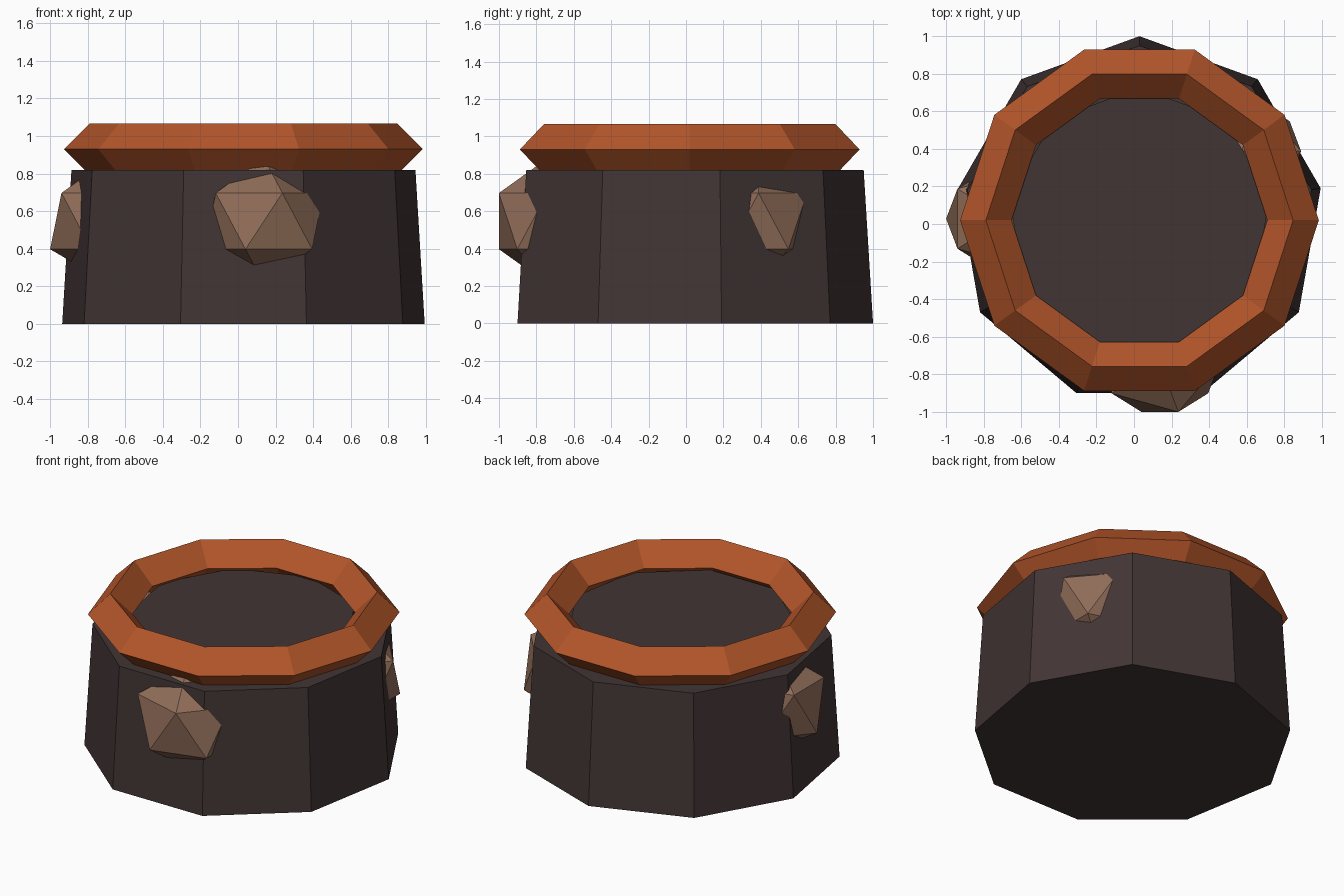
import bpy

cube = bpy.data.objects.get("Cube")
if cube:
    bpy.data.objects.remove(cube, do_unlink=True)


def make_material(name, rgb):
    mat = bpy.data.materials.new(name)
    mat.use_nodes = True
    color = (*rgb, 1.0)
    mat.diffuse_color = color
    mat.node_tree.nodes["Principled BSDF"].inputs["Base Color"].default_value = color
    return mat


def finish(name, mat):
    obj = bpy.context.object
    obj.name = name
    obj.data.materials.append(mat)
    return obj


def add_drum(name, bottom, top, radius1, radius2, mat):
    """Nine-sided solid between two heights on the shared axis."""
    bpy.ops.mesh.primitive_cone_add(vertices=9, radius1=radius1, radius2=radius2,
                                    depth=top - bottom,
                                    location=(CX, CY, (bottom + top) / 2))
    return finish(name, mat)


charcoal = make_material("charcoal", (0.054, 0.035, 0.035))
rust = make_material("rust orange", (0.45, 0.092, 0.023))
stone = make_material("brown stone", (0.28, 0.153, 0.1))

CX, CY = 0.029, 0.02      # shared axis of body and rim
BODY_HEIGHT = 0.82

# Tapering body and the raised floor inside the rim
add_drum("body", 0, BODY_HEIGHT, 0.98, 0.93, charcoal)
add_drum("floor", BODY_HEIGHT, 0.905, 0.705, 0.705, charcoal)

# Ten-sided rim with a diamond cross-section
bpy.ops.mesh.primitive_torus_add(major_segments=10, minor_segments=4,
                                 major_radius=0.818, minor_radius=0.137,
                                 location=(CX, CY, 0.93))
finish("rim", rust)

# Faceted stones set into the wall
stones = {
    "front_stone": (0.138, -0.742),
    "right_stone": (-0.683, 0.028),
    "left_stone": (0.572, 0.388),
}
for name, (x, y) in stones.items():
    bpy.ops.mesh.primitive_ico_sphere_add(subdivisions=1, radius=1,
                                          location=(x, y, 0.547),
                                          scale=(0.355, 0.304, 0.335))
    finish(name, stone)
